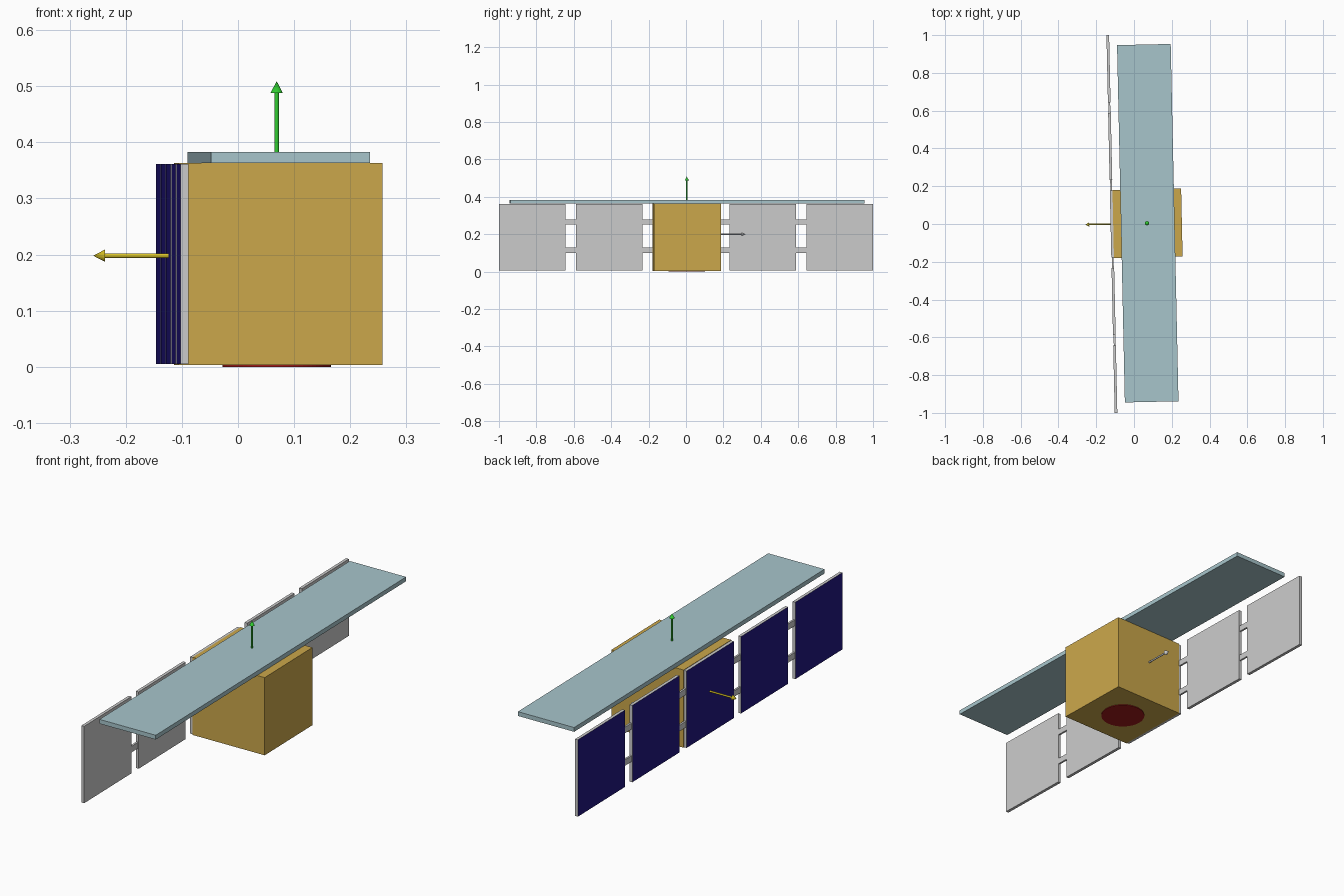
import bpy, bmesh, math
from mathutils import Matrix, Vector

if "Cube" in bpy.data.objects:
    bpy.data.objects.remove(bpy.data.objects["Cube"])

TURN = Matrix.Rotation(math.radians(1.25), 4, 'Z')   # whole craft is slightly yawed
Y0 = 0.0026                                          # centre line before the yaw


def material(name, rgb):
    m = bpy.data.materials.new(name)
    m.diffuse_color = (*rgb, 1)
    m.use_nodes = True
    m.node_tree.nodes["Principled BSDF"].inputs["Base Color"].default_value = m.diffuse_color
    return m


gold = material("gold_foil", (0.60, 0.39, 0.07))
pale = material("pale_blue", (0.39, 0.56, 0.60))
navy = material("cell_blue", (0.015, 0.008, 0.22))
red = material("red", (0.35, 0.01, 0.01))
green = material("green", (0.03, 0.6, 0.03))
yellow = material("yellow", (0.7, 0.55, 0.02))


def finish(name, bm, mats):
    me = bpy.data.meshes.new(name)
    bm.transform(TURN)
    bm.to_mesh(me)
    bm.free()
    ob = bpy.data.objects.new(name, me)
    bpy.context.collection.objects.link(ob)
    for m in mats:
        me.materials.append(m)
    return ob


def box(name, x, y, z, *mats):
    """Box from (min, max) ranges; a second material goes on the -x face."""
    bm = bmesh.new()
    size = [b - a for a, b in (x, y, z)]
    mid = [(a + b) / 2 for a, b in (x, y, z)]
    bmesh.ops.create_cube(bm, size=1, matrix=Matrix.Translation(mid) @ Matrix.Diagonal((*size, 1)))
    if len(mats) > 1:
        bm.normal_update()
        for f in bm.faces:
            if f.normal.x < -0.9:
                f.material_index = 1
    return finish(name, bm, mats)


def cone(bm, start, direction, r1, r2, length, sides=32):
    direction = Vector(direction)
    rot = direction.to_track_quat('Z', 'Y').to_matrix().to_4x4()
    mid = Vector(start) + direction * length / 2
    bmesh.ops.create_cone(bm, cap_ends=True, segments=sides, radius1=r1, radius2=r2,
                          depth=length, matrix=Matrix.Translation(mid) @ rot)


def arrow(name, start, direction, *mats):
    bm = bmesh.new()
    cone(bm, start, direction, 0.004, 0.004, 0.114)
    cone(bm, Vector(start) + Vector(direction) * 0.114, direction, 0.011, 0, 0.021)
    ob = finish(name, bm, mats)
    for p in ob.data.polygons:
        p.use_smooth = len(p.vertices) <= 4


# Body, top plate and round aperture underneath
box("body", (-0.11, 0.2535), (Y0 - 0.18, Y0 + 0.18), (0.003, 0.363), gold)
box("top_plate", (-0.069, 0.215), (Y0 - 0.946, Y0 + 0.946), (0.363, 0.383), pale)
bm = bmesh.new()
cone(bm, (0.069, Y0, 0), (0, 0, 1), 0.0965, 0.0965, 0.004, 64)
finish("bottom_disc", bm, [red])

# Row of five solar panels, with a pair of hinge bars in every gap
PITCH, HALF = 0.411, 0.178
for i in range(-2, 3):
    y = Y0 + i * PITCH
    box(f"solar_panel_{i + 3}", (-0.124, -0.11), (y - HALF, y + HALF), (0.005, 0.361), None, navy)
    if i < 2:
        for level, z in (("lower", 0.114), ("upper", 0.265)):
            box(f"hinge_bar_{level}_{i + 3}", (-0.121, -0.112),
                (y + HALF, y + PITCH - HALF), (z - 0.014, z + 0.014))

# Axis arrows
arrow("up_arrow", (0.069, Y0, 0.374), (0, 0, 1), green)
arrow("panel_arrow", (-0.123, Y0, 0.198), (-1, 0, 0), yellow)
arrow("side_arrow", (0.069, 0.181, 0.2), (0, 1, 0))
